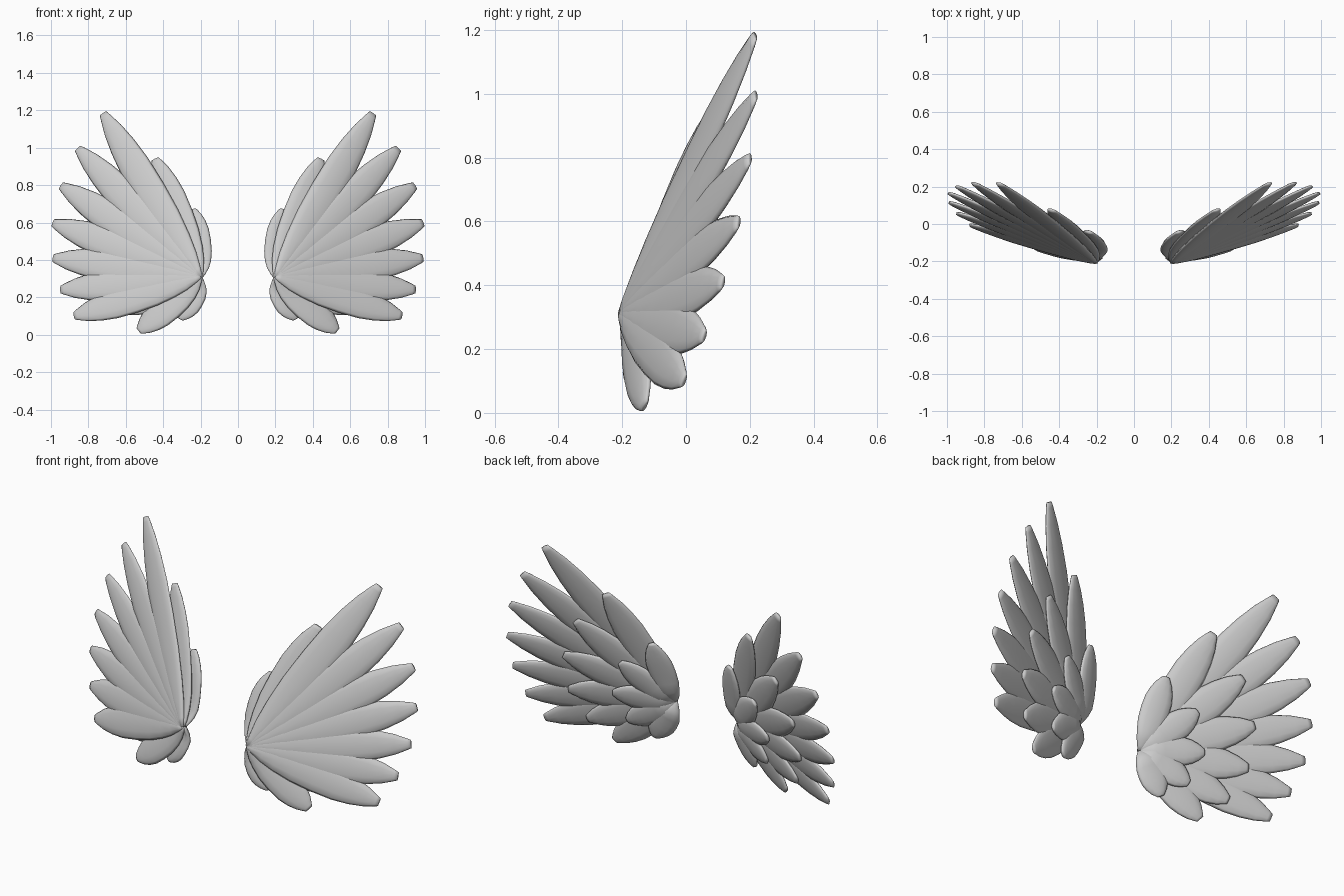
import bpy, bmesh, math
from mathutils import Vector

if "Cube" in bpy.data.objects:
    bpy.data.objects.remove(bpy.data.objects["Cube"])

# Wing plane: root point, outward axis, upward axis, backward normal
ROOT = Vector((0.20, -0.205, 0.31))
N = Vector((-0.34, 0.91, -0.236)).normalized()
V = (Vector((0, 0, 1)) - N * N.z).normalized()
U = V.cross(N).normalized()
if U.x < 0:
    U = -U

# Feather outline: (fraction of length, fraction of half width, fraction of thickness)
PROFILE = [(0.0, 0.12, 0.5), (0.04, 0.28, 0.75), (0.12, 0.55, 0.9), (0.22, 0.76, 1.0),
           (0.36, 0.94, 1.0), (0.52, 1.0, 1.0), (0.68, 0.97, 1.0), (0.8, 0.82, 0.9),
           (0.9, 0.6, 0.75), (0.975, 0.34, 0.6), (1.0, 0.24, 0.4)]
SIDES = 12


def feather(name, angle, length, half_width, half_thick, offset):
    a = math.radians(angle)
    along = U * math.cos(a) + V * math.sin(a)
    across = V * math.cos(a) - U * math.sin(a)
    bm = bmesh.new()
    rings = []
    for s, w, t in PROFILE:
        centre = ROOT + along * (s * length) + N * (offset * min(1, 0.3 + s * 4))
        ring = []
        for i in range(SIDES):
            q = 2 * math.pi * i / SIDES
            ring.append(bm.verts.new(centre + across * (half_width * w * math.cos(q))
                                     + N * (half_thick * t * math.sin(q))))
        rings.append(ring)
    for r0, r1 in zip(rings, rings[1:]):
        for i in range(SIDES):
            j = (i + 1) % SIDES
            bm.faces.new((r0[i], r0[j], r1[j], r1[i]))
    bm.faces.new(rings[0])
    bm.faces.new(rings[-1])
    bmesh.ops.recalc_face_normals(bm, faces=bm.faces)
    for f in bm.faces:
        f.smooth = True
    me = bpy.data.meshes.new(name)
    bm.to_mesh(me)
    bm.free()
    ob = bpy.data.objects.new(name, me)
    bpy.context.collection.objects.link(ob)
    ob.modifiers.new("other_wing", 'MIRROR').use_mirror_merge = False


# Three overlapping fans: name, count, first/last angle, first/last length, half width, offset
LAYERS = [("long_feather", 7, 54.7, -17, 1.10, 0.735, 0.088, 0.0),
          ("middle_feather", 6, 63.5, -41, 0.73, 0.445, 0.087, 0.024),
          ("short_feather", 5, 76, -62, 0.395, 0.25, 0.073, 0.05)]
for name, count, a0, a1, l0, l1, hw, off in LAYERS:
    for k in range(count):
        f = k / (count - 1)
        feather(f"{name}_{k + 1}", a0 + (a1 - a0) * f, l0 + (l1 - l0) * f, hw, 0.018, off)
